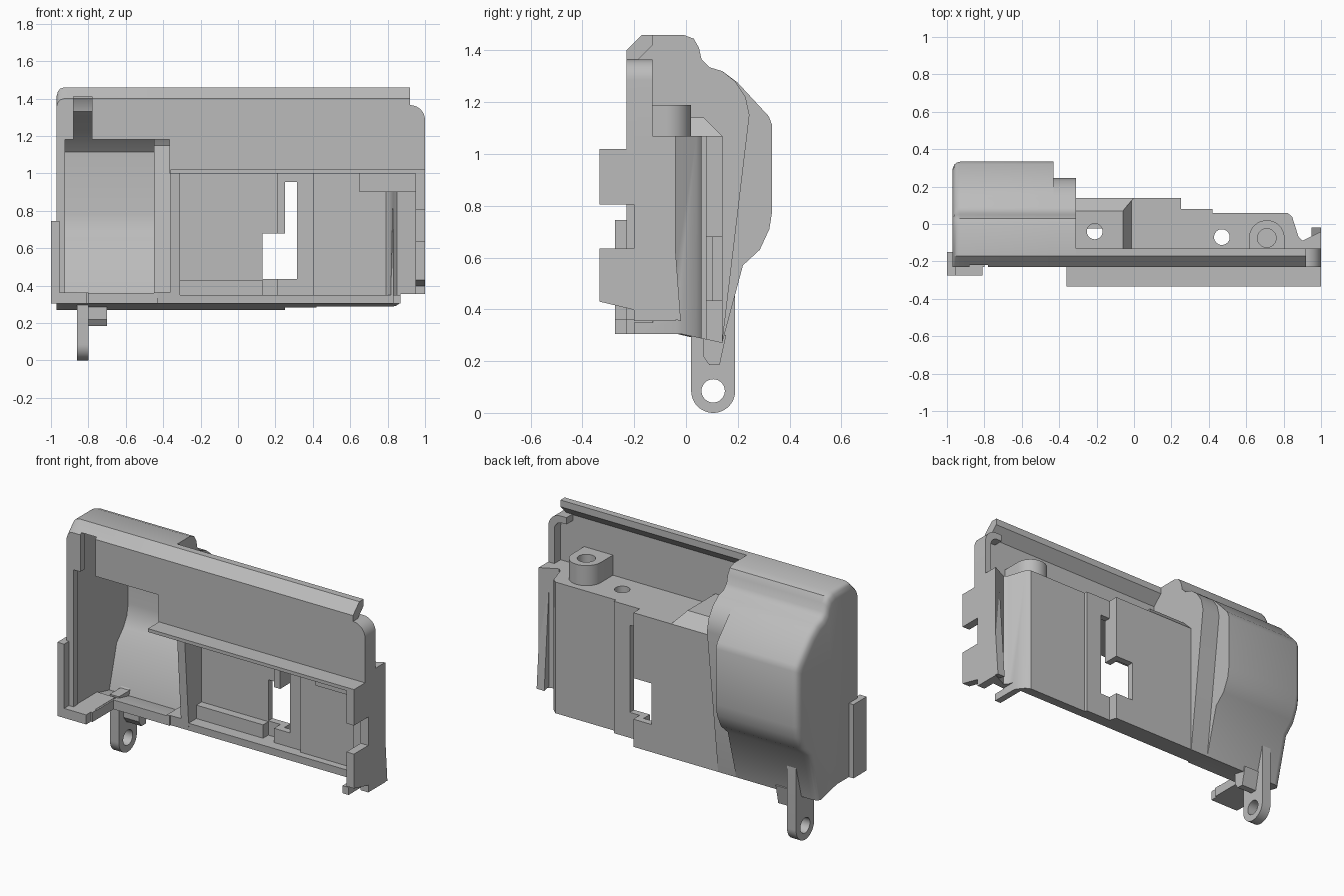
import bpy, bmesh
from math import cos, sin, pi

if bpy.data.objects.get("Cube"):
    bpy.data.objects.remove(bpy.data.objects["Cube"])

grey = bpy.data.materials.new("plain grey")
grey.use_nodes = True
grey.diffuse_color = (0.5, 0.5, 0.5, 1)
grey.node_tree.nodes["Principled BSDF"].inputs["Base Color"].default_value = (0.5, 0.5, 0.5, 1)


def loft(name, rings):
    """Closed solid through rings of equal length."""
    bm = bmesh.new()
    loops = [[bm.verts.new(p) for p in ring] for ring in rings]
    n = len(loops[0])
    for a, b in zip(loops, loops[1:]):
        for i in range(n):
            j = (i + 1) % n
            bm.faces.new((a[i], a[j], b[j], b[i]))
    bm.faces.new(loops[0])
    bm.faces.new(loops[-1])
    bmesh.ops.recalc_face_normals(bm, faces=bm.faces)
    mesh = bpy.data.meshes.new(name)
    bm.to_mesh(mesh)
    bm.free()
    mesh.materials.append(grey)
    ob = bpy.data.objects.new(name, mesh)
    bpy.context.collection.objects.link(ob)
    return ob


def prism(name, pts, axis, lo, hi):
    place = {"X": lambda a, b, t: (t, a, b),
             "Y": lambda a, b, t: (a, t, b),
             "Z": lambda a, b, t: (a, b, t)}[axis]
    return loft(name, [[place(a, b, t) for a, b in pts] for t in (lo, hi)])


def box(name, x, y, z):
    return prism(name, [(x[0], y[0]), (x[1], y[0]), (x[1], y[1]), (x[0], y[1])], "Z", *z)


def arc(cx, cy, r, start, end, n=24):
    return [(cx + r * cos(start + (end - start) * i / n),
             cy + r * sin(start + (end - start) * i / n)) for i in range(n + 1)]


def circle(cx, cy, r):
    return arc(cx, cy, r, 0, 2 * pi, 32)[:-1]


def cut(targets, cutter):
    cutter.hide_render = True
    for ob in targets:
        bpy.context.view_layer.objects.active = ob
        mod = ob.modifiers.new("cut", "BOOLEAN")
        mod.operation = "DIFFERENCE"
        mod.solver = "EXACT"
        mod.object = cutter
        bpy.ops.object.modifier_apply(modifier=mod.name)
    bpy.data.objects.remove(cutter)


# Shared top of the bulge cross-section (y, z)
crown = [(-0.23, 1.40), (-0.17, 1.46), (-0.01, 1.46), (0.03, 1.445), (0.05, 1.41),
         (0.06, 1.365), (0.09, 1.335), (0.14, 1.32)]
hollow_crown = [(-0.19, 1.38), (-0.15, 1.42), (-0.02, 1.42), (0.01, 1.39),
                (0.025, 1.33), (0.07, 1.295)]

# Deep bulge, softened towards its left end
profile = [(-0.23, 0.305)] + crown + [
    (0.20, 1.275), (0.32, 1.145), (0.333, 1.11), (0.333, 0.78), (0.322, 0.71),
    (0.285, 0.63), (0.22, 0.57), (0.14, 0.27), (-0.02, 0.305)]


def inset(x, s):
    return [(x, -0.23 + (y + 0.23) * (1 - s), z - max(0, z - 0.8) * s) for y, z in profile]


bulge = loft("bulge", [inset(-0.97, 0.07), inset(-0.962, 0.03), inset(-0.95, 0.01),
                       inset(-0.93, 0), inset(-0.43, 0)])

# Narrower shoulder beside the bulge
shoulder = prism("shoulder", [(-0.02, 0.305), (-0.07, 1.0), (-0.23, 1.0)] + crown + [
    (0.19, 1.28), (0.23, 1.22), (0.245, 1.15), (0.14, 0.27)], "X", -0.44, -0.31)

cut([bulge], prism("bulge_hollow", [(-0.19, 0.36)] + hollow_crown + [
    (0.16, 1.25), (0.285, 1.115), (0.293, 0.78), (0.28, 0.71), (0.25, 0.655),
    (0.185, 0.585), (0.115, 0.33), (-0.02, 0.36)], "X", -0.93, -0.45))
cut([bulge, shoulder], prism("shoulder_hollow", [(-0.19, 0.365)] + hollow_crown + [
    (0.15, 1.24), (0.20, 1.15), (0.11, 0.365)], "X", -0.47, -0.36))

# Front openings of the bulge
cut([bulge, shoulder], box("opening", (-0.925, -0.365), (-0.5, -0.1), (0.362, 1.18)))
cut([bulge], box("slot", (-0.88, -0.78), (-0.5, -0.17), (1.1, 1.41)))
cut([bulge], box("floor_relief", (-0.8, -0.3), (-0.5, -0.03), (0.2, 0.7)))

# Shallow housing: stepped back wall, open to the front
housing = prism("housing", [
    (-0.33, -0.2), (-0.33, 0.14), (0.25, 0.14), (0.25, 0.08), (0.42, 0.08), (0.42, 0.06),
    (0.82, 0.06), (0.845, 0.04), (0.88, -0.07), (0.9, -0.09), (1.0, -0.04), (1.0, -0.2)],
    "Z", 0.2, 1.07)
cut([housing], prism("housing_hollow", [
    (-0.4, -0.5), (-0.4, 0.1), (0.21, 0.1), (0.21, 0.04), (0.4, 0.04), (0.4, 0.02),
    (0.79, 0.02), (0.81, 0.0), (0.85, -0.13), (0.95, -0.12), (0.95, -0.5)], "Z", 0.35, 1.0))
cut([housing], prism("front_relief", [
    (-0.5, 0.1), (-0.02, 0.1), (-0.02, 0.31), (-0.07, 1.0), (-0.5, 1.0)], "X", -0.5, 0.83))
cut([housing], prism("under_relief", [
    (-0.5, 0.1), (-0.5, 0.305), (-0.02, 0.305), (0.14, 0.27), (0.4, 0.2), (0.4, 0.1)],
    "X", -0.5, 1.2))
cut([housing], box("end_relief", (0.87, 1.2), (-0.5, 0.3), (0.1, 0.355)))
cut([housing], prism("window", [
    (0.13, 0.435), (0.315, 0.435), (0.315, 0.955), (0.25, 0.955), (0.25, 0.68), (0.13, 0.68)],
    "Y", -0.1, 0.3))
sill = box("inner_sill", (-0.34, 0.13), (0.05, 0.11), (0.33, 0.43))

# Raised block on the housing roof with a sloping right end
block = prism("roof_block", [(-0.2, 1.05), (-0.2, 1.14), (0.07, 1.14), (0.14, 1.07),
                             (0.14, 1.05)], "X", -0.33, 0.0)
for v in block.data.vertices:
    if v.co.x > -0.1 and v.co.z > 1.1:
        v.co.x = -0.06

# Holes through the roof
for x, y in ((-0.21, -0.04), (0.47, -0.07)):
    cut([housing, block], prism("roof_hole", circle(x, y, 0.042), "Z", 0.9, 1.3))

# Upper panel with chamfered lip and rounded right end
panel = prism("upper_panel", [
    (-0.23, 1.0), (-0.23, 1.40), (-0.17, 1.46), (-0.13, 1.46), (-0.13, 1.42), (-0.19, 1.36),
    (-0.19, 1.0)], "X", -0.33, 0.92)
corner = arc(0.92, 1.285, 0.08, pi / 2, 0, 10)
inner = arc(0.91, 1.275, 0.05, 0, pi / 2, 10)
prism("panel_end", [(0.9, 1.0), (0.9, 1.365)] + corner + [(1.0, 1.0)], "Y", -0.23, -0.19)
prism("panel_end_rim", [(0.88, 1.365)] + corner + [(1.0, 1.03), (0.96, 1.03)] + inner +
      [(0.88, 1.325)], "Y", -0.23, -0.13)

# Screw boss standing on the roof
boss = prism("screw_boss", [(0.805, -0.2)] + arc(0.71, -0.075, 0.095, 0, pi) + [(0.615, -0.2)],
             "Z", 1.05, 1.19)
cut([boss], prism("boss_bore", circle(0.71, -0.075, 0.05), "Z", 1.08, 1.3))

# Front shelf and notched right end wall
box("front_shelf", (-0.36, 1.0), (-0.335, -0.18), (1.0, 1.02))
box("shelf_backing", (0.65, 0.96), (-0.2, -0.1), (0.9, 1.01))
prism("right_end_wall", [
    (-0.335, 1.02), (-0.335, 0.805), (-0.15, 0.805), (-0.14, 0.635), (-0.335, 0.635),
    (-0.335, 0.43), (-0.02, 0.355), (-0.07, 1.02)], "X", 0.95, 1.0)

# Left flange and ledge
box("left_flange", (-1.0, -0.955), (-0.275, -0.15), (0.305, 0.745))
box("left_ledge", (-0.97, -0.81), (-0.275, 0.0), (0.305, 0.362))

# Hanging eyelet and small tab under the bulge
eyelet = prism("eyelet", [(0.19, 0.47)] + arc(0.105, 0.085, 0.085, 0, -pi) +
               [(0.02, 0.36), (0.12, 0.36)], "X", -0.86, -0.8)
cut([eyelet], prism("eyelet_hole", circle(0.105, 0.085, 0.045), "X", -1.0, -0.7))
prism("small_tab", [(0.065, 0.32), (0.065, 0.22), (0.09, 0.185), (0.13, 0.185), (0.155, 0.3)],
      "X", -0.81, -0.7)

# Smooth curved faces, keep edges sharp
bpy.ops.object.select_all(action="DESELECT")
for ob in bpy.context.collection.objects:
    if ob.type == "MESH" and ob.data.materials and ob.data.materials[0] == grey:
        ob.select_set(True)
        bpy.context.view_layer.objects.active = ob
bpy.ops.object.shade_smooth_by_angle(angle=0.6)
